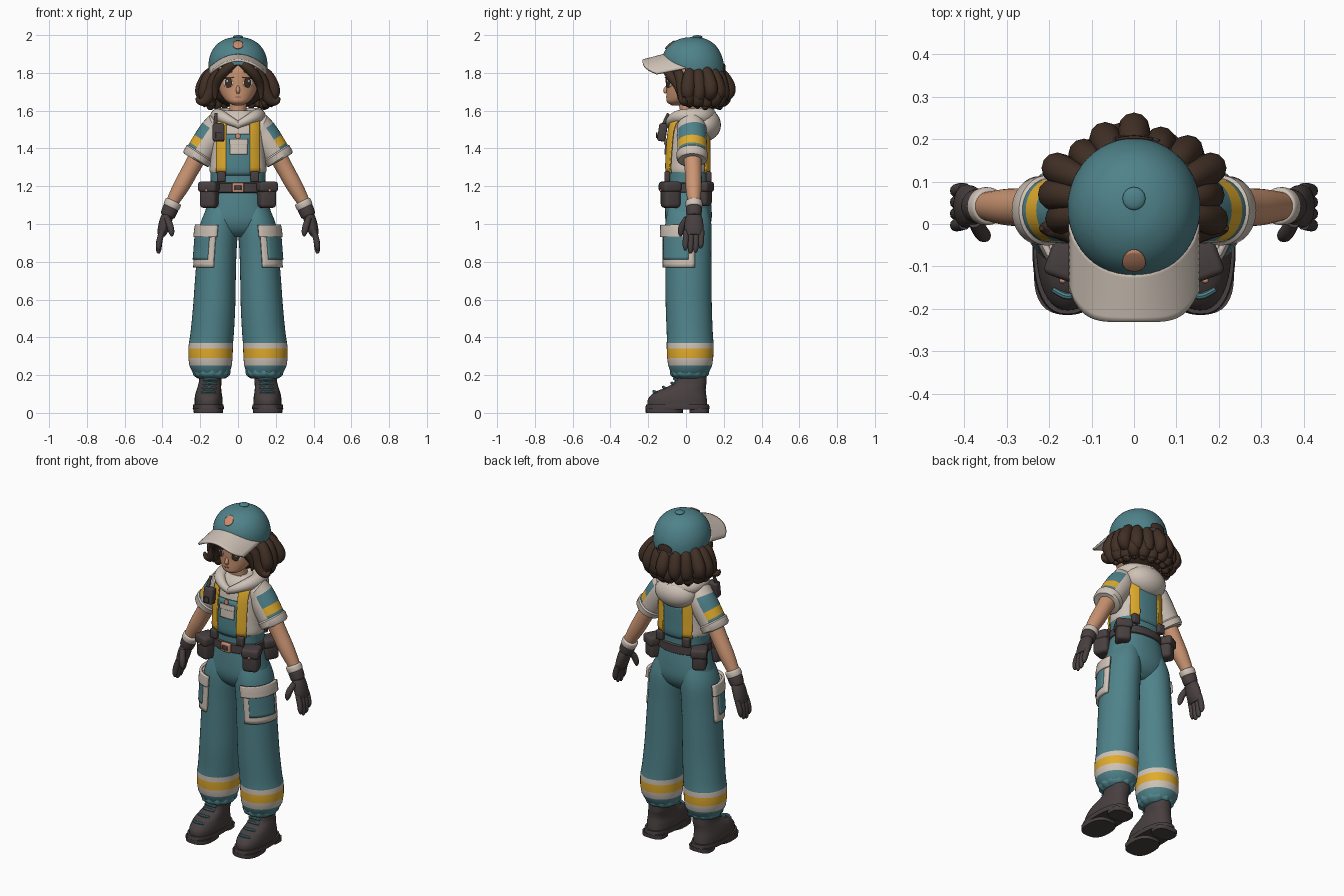
import bpy, bmesh
from math import sin, cos, pi, radians, copysign
from mathutils import Vector, Matrix

cube = bpy.data.objects.get("Cube")
if cube:
    bpy.data.objects.remove(cube)

def material(name, *rgb):
    m = bpy.data.materials.new(name)
    m.use_nodes = True
    m.diffuse_color = (*rgb, 1)
    m.node_tree.nodes["Principled BSDF"].inputs["Base Color"].default_value = (*rgb, 1)
    return m

TEAL = material("teal cloth", .078, .225, .255)
CREAM = material("cream cloth", .62, .54, .47)
DARK = material("dark leather", .066, .051, .051)
HAIR = material("brown hair", .054, .03, .019)
SKIN = material("skin", .6, .3, .17)
YELLOW = material("yellow webbing", .75, .41, .026)
BRONZE = material("bronze", .58, .26, .156)
WHITE = material("eye white", .75, .68, .61)
LIP = material("lip", .3, .1, .075)

# ---- helpers ----
def emit(name, bm, mats, normals=True, angle=40):
    if normals:
        bmesh.ops.recalc_face_normals(bm, faces=bm.faces)
    me = bpy.data.meshes.new(name)
    bm.to_mesh(me)
    bm.free()
    for m in mats if isinstance(mats, list) else [mats]:
        me.materials.append(m)
    me.polygons.foreach_set("use_smooth", [True] * len(me.polygons))
    me.set_sharp_from_angle(angle=radians(angle))
    ob = bpy.data.objects.new(name, me)
    bpy.context.collection.objects.link(ob)
    return ob

def both(ob):
    """Rename as left part and add the mirrored right part."""
    base = ob.name
    ob.name = "left_" + base
    twin = ob.copy()
    twin.data = ob.data.copy()
    twin.name = "right_" + base
    twin.data.transform(Matrix.Scale(-1, 4, (1, 0, 0)))
    twin.data.flip_normals()
    bpy.context.collection.objects.link(twin)

def dense(rings, k=4):
    """Catmull-Rom refinement of ring rows (x, y, z, a, b)."""
    r = [Vector(p) for p in rings]
    out = []
    for i in range(len(r) - 1):
        p0, p1, p2, p3 = r[max(i - 1, 0)], r[i], r[i + 1], r[min(i + 2, len(r) - 1)]
        for j in range(k):
            t = j / k
            out.append((2 * p1 + (p2 - p0) * t + (2 * p0 - 5 * p1 + 4 * p2 - p3) * t * t
                        + (3 * p1 - p0 - 3 * p2 + p3) * t ** 3) / 2)
    return out + [r[-1]]

def sweep(name, rings, mats, axis=None, n=24, p=2, ref=(0, 1, 0), color=None, ripple=0, waves=12):
    """Skin a row of superellipse sections, upright when axis is given."""
    bm = bmesh.new()
    pts = [Vector(r[:3]) for r in rings]
    rows = []
    for i, r in enumerate(rings):
        t = Vector(axis) if axis else (pts[min(i + 1, len(pts) - 1)] - pts[max(i - 1, 0)]).normalized()
        u = Vector(ref).cross(t).normalized()
        v = t.cross(u)
        row = []
        for k in range(n):
            a = 2 * pi * k / n
            c, s = cos(a), sin(a)
            w = 1 + ripple * cos(waves * a)
            row.append(bm.verts.new(pts[i] + u * r[3] * w * copysign(abs(c) ** (2 / p), c)
                                    + v * r[4] * w * copysign(abs(s) ** (2 / p), s)))
        rows.append(row)
    for i in range(len(rows) - 1):
        for k in range(n):
            m = (k + 1) % n
            f = bm.faces.new((rows[i][k], rows[i][m], rows[i + 1][m], rows[i + 1][k]))
            if color:
                f.material_index = color(i, 2 * pi * (k + .5) / n)
    bm.faces.new(rows[0])
    bm.faces.new(rows[-1])
    return emit(name, bm, mats)

def up(name, rings, mats, **kw):
    return sweep(name, rings, mats, axis=(0, 0, 1), **kw)

def tube(name, pts, mats, **kw):
    """Round tube through (x, y, z, radius) points."""
    return sweep(name, dense([(*q, q[3]) for q in pts]), mats, **kw)

def grid(name, f, mats, nu=12, nv=10, thick=.008):
    bm = bmesh.new()
    vs = [[bm.verts.new(f(2 * i / nu - 1, 2 * j / nv - 1)) for i in range(nu + 1)] for j in range(nv + 1)]
    for j in range(nv):
        for i in range(nu):
            bm.faces.new((vs[j][i], vs[j][i + 1], vs[j + 1][i + 1], vs[j + 1][i]))
    ob = emit(name, bm, mats)
    mod = ob.modifiers.new("thickness", 'SOLIDIFY')
    mod.thickness, mod.offset = thick, 0
    return ob

def section(rings, z):
    rs = sorted(rings, key=lambda r: r[2])
    for lo, hi in zip(rs, rs[1:]):
        if z <= hi[2]:
            t = max(0, (z - lo[2]) / max(hi[2] - lo[2], 1e-6))
            return [a + (b - a) * t for a, b in zip(lo, hi)]
    return rs[-1]

def panel(name, rings, x, z, w, h, mats, side=-1, off=.004, p=2, disc=False, thick=.006, tilt=0):
    """Plate of size w by h laid on the front or back of a lofted form."""
    def f(u, v):
        if disc:
            u, v = u * (1 - v * v / 2) ** .5, v * (1 - u * u / 2) ** .5
        px, pz = x + u * w / 2, z + v * h / 2 + tilt * u
        cx, cy, _, a, b = section(rings, pz)
        q = min(abs(px - cx) / a, .98)
        return px, cy + side * (b * (1 - q ** p) ** (1 / p) + off), pz
    return grid(name, f, mats, thick=thick)

def box(name, loc, size, mats, turn=0, tip=0, bevel=.012):
    bm = bmesh.new()
    bmesh.ops.create_cube(bm, size=1, matrix=Matrix.Diagonal((*size, 1)))
    bmesh.ops.bevel(bm, geom=bm.edges[:], offset=bevel, segments=3, profile=.5, affect='EDGES')
    bm.transform(Matrix.Translation(loc) @ Matrix.Rotation(turn, 4, 'Z') @ Matrix.Rotation(tip, 4, 'X'))
    return emit(name, bm, mats)

def ball(name, loc, size, mats):
    bm = bmesh.new()
    bmesh.ops.create_uvsphere(bm, u_segments=24, v_segments=16, radius=1)
    bm.transform(Matrix.Translation(loc) @ Matrix.Diagonal((*size, 1)))
    return emit(name, bm, mats)

# ---- head and face ----
head = dense([(0, -.055, 1.628, .02, .02), (0, -.045, 1.645, .055, .055), (0, -.02, 1.675, .083, .084),
              (0, -.002, 1.72, .103, .103), (0, .01, 1.77, .113, .118), (0, .015, 1.83, .113, .12),
              (0, .02, 1.9, .09, .09)])
up("head", head, SKIN, n=48)
up("neck", [(0, .015, 1.5, .055, .05), (0, .015, 1.58, .044, .044), (0, .005, 1.68, .046, .05)], SKIN)
tube("nose", [(0, -.1, 1.73, .006), (0, -.11, 1.708, .011), (0, -.104, 1.694, .008)], SKIN)
both(ball("ear", (.112, .005, 1.72), (.014, .024, .034), SKIN))
both(panel("eye_white", head, .052, 1.748, .052, .05, WHITE, off=.001, disc=True, thick=.004))
both(panel("iris", head, .05, 1.748, .037, .05, HAIR, off=.003, disc=True, thick=.004))
both(panel("eye_glint", head, .056, 1.757, .01, .012, WHITE, off=.006, disc=True, thick=.003))
both(panel("upper_lash", head, .053, 1.774, .06, .009, HAIR, off=.004, disc=True, tilt=-.003))
both(panel("eyebrow", head, .054, 1.802, .05, .007, HAIR, disc=True, tilt=-.004))
panel("mouth", head, 0, 1.672, .032, .006, LIP, off=.001, disc=True, thick=.004)

# ---- hair ----
ball("hair_mass", (0, .07, 1.74), (.15, .13, .125), HAIR)
for layer, (count, reach, drop) in enumerate([(11, 1, 0), (12, .88, -.035)]):
    for k in range(count):
        th = radians(-104 + 208 * k / (count - 1))
        wob = .012 * (k % 3 - 1)
        ring = [(.10, 1.83, .02), (.155, 1.79, .032), (.185 + wob, 1.73 + drop, .038),
                (.192 + wob, 1.69 + drop, .034), (.172, 1.665 + drop, .026), (.185, 1.65 + drop, .008)]
        tube(f"hair_curl_{layer}_{k}", [(r * reach * sin(th), .05 + r * .86 * reach * cos(th), z + wob / 2, w)
                                        for r, z, w in ring], HAIR, n=12)
both(tube("fringe", [(.0, -.1, 1.86, .014), (.045, -.106, 1.832, .024), (.088, -.085, 1.79, .025),
                     (.115, -.05, 1.74, .022), (.122, -.035, 1.69, .016), (.12, -.04, 1.66, .005)], HAIR, n=14))
both(tube("side_lock", [(.1, -.05, 1.82, .02), (.128, -.025, 1.76, .03), (.145, -.015, 1.7, .032),
                        (.172, -.01, 1.655, .028), (.205, -.01, 1.65, .018), (.218, -.01, 1.672, .006)], HAIR, n=14))

# ---- cap ----
shape = [(1.815, 1), (1.85, 1), (1.88, .97), (1.91, .9), (1.94, .78), (1.965, .6), (1.983, .35), (1.99, .02)]
cap = dense([(0, .038, z, .156 * s, .164 * s) for z, s in shape])

def slant(ob):
    for v in ob.data.vertices:
        v.co.z -= (v.co.y - .04) * (1.99 - v.co.z) * .95

slant(up("cap_crown", cap, TEAL, n=48))
slant(panel("cap_badge", cap, 0, 1.942, .054, .05, BRONZE, disc=True))
slant(panel("cap_opening", cap, 0, 1.845, .09, .045, HAIR, side=1, disc=True))
slant(panel("cap_strap", cap, 0, 1.824, .12, .016, DARK, side=1, off=.006))
ball("cap_button", (0, .06, 1.99), (.027, .027, .01), TEAL)

def brim(u, v):
    v = (v + 1) / 2
    x = .15 * u
    inner = .045 - .16 * (1 - (x / .156) ** 2) ** .5
    outer = -.23 + .075 * abs(u) ** 5
    return x, inner + (outer - inner) * v, 1.895 - .03 * v - .07 * u * u
grid("cap_brim", brim, CREAM, nu=24, thick=.012)

# ---- torso, bib and straps ----
torso = dense([(0, .01, 1.25, .13, .098), (0, .01, 1.28, .15, .108), (0, .01, 1.34, .146, .108),
               (0, .012, 1.42, .142, .106), (0, .015, 1.5, .138, .1), (0, .018, 1.56, .118, .085),
               (0, .02, 1.6, .07, .055)])
up("shirt", torso, CREAM, n=48, p=2.3)
up("overall_waist", [(0, .01, 1.15, .148, .112), (0, .01, 1.22, .144, .11), (0, .01, 1.275, .147, .113)],
   TEAL, n=48, p=2.3)
panel("bib", torso, 0, 1.365, .15, .22, TEAL, p=2.3, off=.006, thick=.01)
panel("back_bib", torso, 0, 1.355, .15, .2, TEAL, side=1, p=2.3, off=.006, thick=.01)
panel("bib_pocket", torso, .004, 1.408, .09, .08, CREAM, p=2.3, off=.014)
panel("bib_pocket_flap", torso, .004, 1.435, .096, .03, CREAM, p=2.3, off=.019)
panel("bib_clip", torso, 0, 1.465, .026, .03, BRONZE, p=2.3, off=.02, disc=True)
for place, side in (("front", -1), ("back", 1)):
    both(panel(place + "_strap", torso, .088, 1.415, .05, .29, YELLOW, side=side, p=2.3, off=.014, thick=.009))
    both(box(place + "_strap_buckle", (.088, .01 + side * .11, 1.25), (.046, .03, .055), DARK, bevel=.008))
both(tube("hood_collar", [(-.012, -.086, 1.52, .016), (.04, -.082, 1.545, .024), (.09, -.04, 1.568, .034),
                          (.105, .03, 1.57, .042), (.08, .09, 1.57, .045), (0, .12, 1.57, .045)],
          CREAM, ref=(0, 0, 1)))
ball("hood_back", (0, .095, 1.525), (.128, .09, .088), CREAM)

# ---- radio ----
box("radio", (-.103, -.125, 1.485), (.062, .045, .095), DARK, tip=-.15)
tube("radio_antenna", [(-.12, -.12, 1.52, .011), (-.118, -.105, 1.56, .009), (-.116, -.093, 1.585, .008)], DARK, n=10)
panel("radio_grille", [(-.103, -.125, 1.4, .05, .026), (-.103, -.125, 1.6, .05, .026)], -.103, 1.47, .03, .03, DARK)

# ---- sleeves, arms and gloves ----
sleeve = [(.07, .02, 1.535, .045, .05), (.11, .025, 1.52, .07, .075)]
sleeve += [(.225 - .66 * (z - 1.34), .032, z, r, r) for z, r in
           ((1.5, .077), (1.465, .079), (1.43, .078), (1.39, .076), (1.37, .075), (1.345, .072))]
band = {2: 1, 3: 1, 4: 2, 5: 1}
both(sweep("sleeve", sleeve, [CREAM, TEAL, YELLOW], n=32, color=lambda i, a: band.get(i, 0) if cos(a) < -.35 else 0))
both(sweep("sleeve_cuff", [(.2, .032, 1.378, .074, .076), (.204, .032, 1.372, .081, .083),
                           (.222, .032, 1.345, .079, .081), (.226, .032, 1.338, .07, .072)], CREAM, n=32))
both(tube("arm", [(.19, .032, 1.4, .05), (.25, .038, 1.29, .045), (.3, .04, 1.2, .043), (.345, .042, 1.12, .034),
                  (.365, .042, 1.07, .031)], SKIN))
both(tube("wrist_watch", [(.339, .042, 1.122, .036), (.342, .042, 1.116, .044), (.354, .042, 1.092, .044),
                          (.357, .042, 1.086, .036)], CREAM))
both(tube("glove_cuff", [(.354, .042, 1.09, .036), (.356, .042, 1.085, .042), (.37, .042, 1.05, .04),
                         (.374, .042, 1.04, .033)], DARK))
both(sweep("glove_palm", dense([(.365, .042, 1.06, .03, .034), (.382, .042, 1.02, .032, .047),
                                (.397, .042, .97, .029, .051), (.407, .042, .94, .02, .045)]), DARK))
for k, tip in enumerate((.86, .843, .848, .87)):
    y = .001 + .027 * k
    both(tube(f"glove_finger_{k}", [(.4, y, .965, .015), (.414, y - .002, .92, .016), (.42, y - .004, tip + .02, .014),
                                    (.42, y - .005, tip, .005)], DARK, n=12))
both(tube("glove_thumb", [(.375, .005, 1.03, .016), (.36, -.02, .99, .018), (.352, -.028, .955, .015),
                          (.35, -.029, .935, .005)], DARK, n=12))

# ---- belt and pouches ----
up("belt", [(0, .01, 1.165, .15, .116), (0, .01, 1.17, .157, .122), (0, .01, 1.215, .153, .12),
            (0, .01, 1.22, .146, .114)], DARK, n=48, p=2.2)
box("belt_buckle", (0, -.115, 1.193), (.062, .02, .052), BRONZE, bevel=.006)
box("belt_buckle_centre", (0, -.122, 1.193), (.036, .012, .028), DARK, bevel=.004)
for place, y, w, h, turn in (("front", -.082, .09, .14, .35), ("back", .085, .08, .12, -.5)):
    both(box(place + "_pouch", (.15, y, 1.155), (w, .09, h), DARK, turn, bevel=.02))
    both(box(place + "_pouch_flap", (.151, y * 1.03, 1.197), (w + .012, .1, .055), DARK, turn, bevel=.015))
both(ball("pouch_stud", (.168, -.134, 1.178), (.008, .006, .008), BRONZE))

# ---- trousers ----
up("trouser_seat", dense([(0, .01, 1.19, .146, .113), (0, .012, 1.1, .166, .122), (0, .013, 1.02, .18, .122),
                          (0, .013, .965, .15, .1), (0, .013, .93, .07, .06)]), TEAL, n=48, p=2.2)
leg = dense([(.085, .012, 1.1, .07, .1), (.1, .012, 1.0, .1, .122), (.112, .012, .85, .104, .122),
             (.12, .013, .7, .108, .122), (.127, .015, .55, .112, .122), (.137, .02, .42, .115, .122),
             (.143, .022, .37, .117, .124)])
leg += [Vector(r) for r in ((.145, .022, .34, .118, .124), (.146, .022, .29, .117, .122),
                            (.145, .022, .25, .112, .116), (.142, .02, .215, .098, .102), (.14, .02, .195, .08, .085))]
def hem(i, a):
    z = (leg[i].z + leg[i + 1].z) / 2
    return 2 if .29 < z < .34 else 1 if .25 < z < .37 else 0
both(up("trouser_leg", leg, [TEAL, CREAM, YELLOW], n=40, color=hem))
both(up("trouser_gather", dense([(.14, .018, .245, .09, .093), (.14, .018, .222, .096, .1), (.14, .018, .2, .093, .097),
                                 (.14, .018, .183, .072, .076)]), TEAL, n=72, ripple=.035))

def pocket(name, z0, z1, a0, a1, off, mat):
    def f(u, v):
        z = (z0 + z1) / 2 + v * (z1 - z0) / 2
        a = radians((a0 + a1) / 2 + u * (a1 - a0) / 2)
        cx, cy, _, rx, ry = section(leg, z)
        return cx + (rx + off) * cos(a), cy + (ry + off) * sin(a), z
    both(grid(name, f, mat, thick=.014))
pocket("cargo_pocket_trim", .77, .985, -84, 15, .008, CREAM)
pocket("cargo_pocket", .812, .95, -68, 1, .014, TEAL)
pocket("cargo_pocket_flap", .93, .995, -88, 18, .02, CREAM)

# ---- boots ----
both(up("boot_welt", [(.157, -.045, .018, .08, .166), (.157, -.045, .024, .083, .17), (.157, -.045, .045, .08, .167)],
        DARK, n=40, p=2.5))
both(up("boot_tread", [(.157, -.115, 0, .077, .098), (.157, -.115, .025, .079, .099)], DARK, n=32, p=2.6))
both(up("boot_heel", [(.157, .07, 0, .068, .052), (.157, .07, .025, .07, .053)], DARK, n=32, p=3))
boot = dense([(.156, -.045, .04, .074, .158), (.156, -.045, .075, .074, .155), (.155, -.03, .11, .068, .135),
              (.152, .0, .135, .063, .105), (.148, .022, .16, .06, .086), (.145, .028, .21, .058, .08)])
both(up("boot_upper", boot, DARK, n=40, p=2.3))
for k in range(4):
    z = .108 + .022 * k
    cx, cy, _, rx, ry = section(boot, z)
    both(tube(f"boot_lace_{k}", [(cx - .036, cy - ry * .9, z, .007), (cx, cy - ry - .003, z + .006, .008),
                                 (cx + .036, cy - ry * .9, z, .007)], TEAL, n=8))
